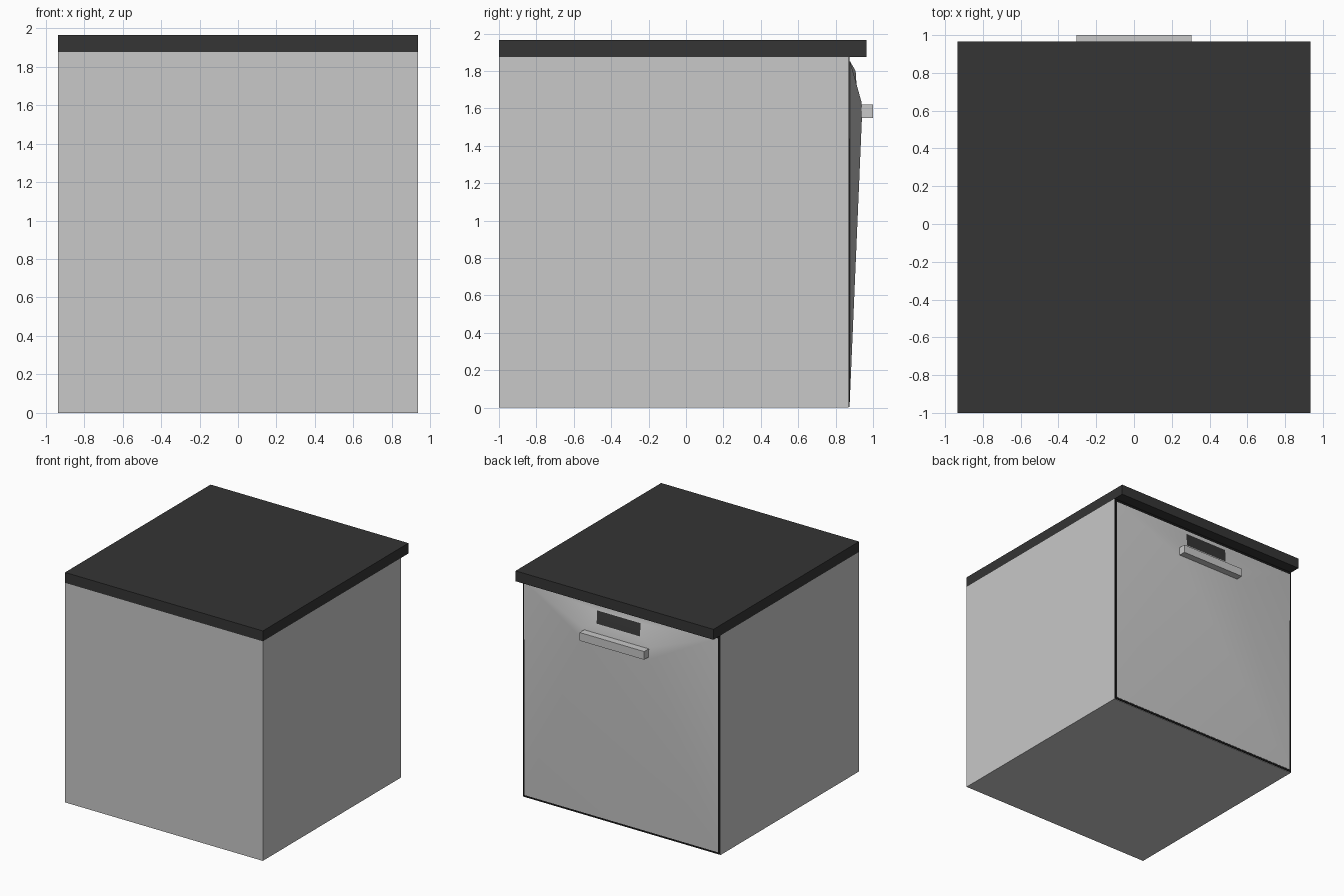
import bpy, bmesh

if "Cube" in bpy.data.objects:
    bpy.data.objects.remove(bpy.data.objects["Cube"])


def material(name, v):
    m = bpy.data.materials.new(name)
    m.diffuse_color = (v, v, v, 1)
    m.use_nodes = True
    m.node_tree.nodes["Principled BSDF"].inputs["Base Color"].default_value = m.diffuse_color
    return m


steel = material("light_grey_steel", 0.58)
dark = material("dark_grey", 0.035)
black = material("black_gap", 0.01)


def make_object(name, bm, mats):
    me = bpy.data.meshes.new(name)
    bmesh.ops.recalc_face_normals(bm, faces=bm.faces)
    bm.to_mesh(me)
    bm.free()
    ob = bpy.data.objects.new(name, me)
    bpy.context.collection.objects.link(ob)
    for m in mats:
        me.materials.append(m)
    return ob


def box(name, half_x, y, z, mat):
    bm = bmesh.new()
    bmesh.ops.create_cube(bm, size=1)
    for v in bm.verts:
        v.co = (v.co.x * 2 * half_x,
                y[1] if v.co.y > 0 else y[0],
                z[1] if v.co.z > 0 else z[0])
    return make_object(name, bm, [mat])


# Cabinet, worktop and the dark seal showing around the door
box("cabinet", 0.935, (-1.0, 0.868), (0.0, 1.876), steel)
box("worktop", 0.935, (-1.0, 0.965), (1.876, 1.965), dark)
box("door_seal", 0.931, (0.86, 0.873), (0.004, 1.874), black)

# Door: outer rectangle rising to a display panel and a handle plate
bm = bmesh.new()


def rect(half_x, bottom, top):
    """Corners: left bottom, right bottom, right top, left top; bottom/top = (y, z)."""
    return [bm.verts.new((s * half_x, *p)) for s, p in
            ((-1, bottom), (1, bottom), (1, top), (-1, top))]


back = rect(0.915, (0.868, 0.02), (0.868, 1.85))
edge = rect(0.915, (0.875, 0.02), (0.878, 1.85))
grip = rect(0.32, (0.94, 1.535), (0.938, 1.635))
disp = rect(0.205, (0.914, 1.69), (0.907, 1.80))

bm.faces.new(back)
for i in range(4):
    j = (i + 1) % 4
    bm.faces.new((back[i], back[j], edge[j], edge[i]))
bm.faces.new(grip)
panel = bm.faces.new(disp)
panel.material_index = 1
bm.faces.new((edge[0], edge[1], grip[1], grip[0]))
bm.faces.new((grip[3], grip[2], disp[1], disp[0]))
bm.faces.new((disp[3], disp[2], edge[2], edge[3]))
for b, t in ((0, 3), (1, 2)):
    bm.faces.new((edge[b], grip[b], edge[t]))
    bm.faces.new((grip[b], grip[t], edge[t]))
    bm.faces.new((grip[t], disp[b], edge[t]))
    bm.faces.new((disp[b], disp[t], edge[t]))
door = make_object("door", bm, [steel, dark])

# Soft shading across the shallow door facets, sharp rim
bpy.context.view_layer.objects.active = door
door.select_set(True)
bpy.ops.object.shade_smooth_by_angle(angle=0.7)

# Handle bar
box("handle", 0.305, (0.93, 1.0), (1.55, 1.62), steel)
